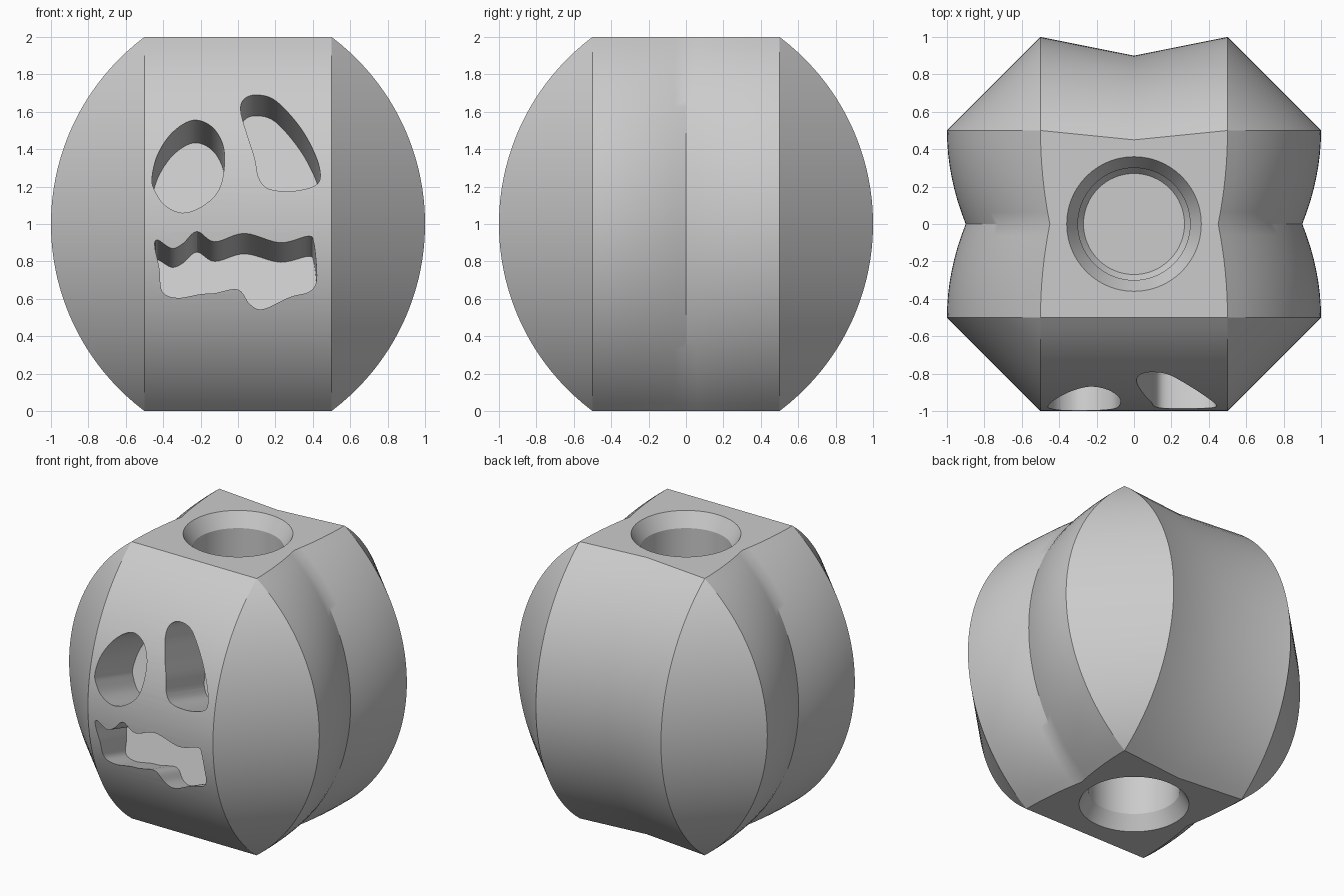
import bpy
import bmesh
import math
from mathutils import Vector

default_cube = bpy.data.objects.get("Cube")
if default_cube:
    bpy.data.objects.remove(default_cube, do_unlink=True)

# Single plain grey
grey = bpy.data.materials.new("grey")
grey.use_nodes = True
grey.diffuse_color = (0.6, 0.6, 0.6, 1)
grey.node_tree.nodes["Principled BSDF"].inputs["Base Color"].default_value = grey.diffuse_color


def loft(name, rings):
    """Skin a stack of equal-length rings and cap both ends."""
    bm = bmesh.new()
    loops = [[bm.verts.new(point) for point in ring] for ring in rings]
    for lower, upper in zip(loops, loops[1:]):
        for i in range(len(lower)):
            j = (i + 1) % len(lower)
            bm.faces.new((lower[i], lower[j], upper[j], upper[i]))
    bm.faces.new(loops[0])
    bm.faces.new(loops[-1])
    bmesh.ops.remove_doubles(bm, verts=bm.verts, dist=0.0001)
    bmesh.ops.recalc_face_normals(bm, faces=bm.faces)
    mesh = bpy.data.meshes.new(name)
    bm.to_mesh(mesh)
    bm.free()
    mesh.materials.append(grey)
    obj = bpy.data.objects.new(name, mesh)
    bpy.context.collection.objects.link(obj)
    return obj


def bulge(z):
    """Half width of the body at a height: a circular arc."""
    return math.sqrt(1.25 ** 2 - (z - 1) ** 2) - 0.25


# Body: flat front, creased back, softly grooved sides, bevelled corners
def body_ring(z, half_steps=8):
    r = bulge(z)
    side = []
    for i in range(-half_steps, half_steps + 1):
        t = i / half_steps
        side.append((r * (1 - 0.1 * (1 - abs(t)) ** 2), t / 2, z))
    back = [(0.5, r, z), (0, 0.9 * r, z), (-0.5, r, z)]
    other_side = [(-x, -y, z) for x, y, z in side]
    front = [(-0.5, -r, z), (0.5, -r, z)]
    return side + back + other_side + front


levels = 48
body = loft("carved_body", [body_ring(2 * i / levels) for i in range(levels + 1)])


# Round pockets in the top and the bottom
def round_ring(radius, z, sides=64):
    angles = [2 * math.pi * i / sides for i in range(sides)]
    return [(radius * math.cos(a), radius * math.sin(a), z) for a in angles]


pocket_profile = [(0.42, -0.1), (0.36, 0), (0.3, 0.1), (0.3, 0.46), (0.27, 0.5)]
top_cutter = loft("top_pocket_cutter", [round_ring(r, 2 - d) for r, d in pocket_profile])
bottom_cutter = loft("bottom_pocket_cutter", [round_ring(r, d) for r, d in pocket_profile])


# Face pockets: smooth outlines pushed inward and slightly downward
def smooth_outline(points, steps=6):
    points = [Vector(p) for p in points]
    count = len(points)
    result = []
    for i in range(count):
        a, b, c, d = (points[(i + k) % count] for k in (-1, 0, 1, 2))
        for s in range(steps):
            t = s / steps
            result.append(b + (c - a) * (t / 2)
                          + (a - b * 2.5 + c * 2 - d / 2) * t ** 2
                          + (b * 3 - a - c * 3 + d) * (t ** 3 / 2))
    return result


def face_cutter(name, points, tilt=0.29):
    outer, inner = [], []
    for x, z in smooth_outline(points):
        r = bulge(z)
        depth = (r - 0.46 + tilt * (z - 1.4)) / (1 + tilt ** 2)
        outer.append((x, -1.2, z + tilt * (1.2 - r)))
        inner.append((x, depth - r, z - tilt * depth))
    return loft(name, [outer, inner])


round_eye = [(-.46, 1.24), (-.43, 1.37), (-.35, 1.49), (-.24, 1.555), (-.14, 1.52),
             (-.08, 1.42), (-.075, 1.29), (-.11, 1.17), (-.2, 1.09), (-.3, 1.06),
             (-.39, 1.1), (-.44, 1.17)]
slanted_eye = [(.015, 1.6), (.03, 1.665), (.095, 1.69), (.2, 1.66), (.33, 1.52),
               (.415, 1.365), (.44, 1.25), (.4, 1.2), (.28, 1.175), (.16, 1.19),
               (.11, 1.25), (.09, 1.35), (.05, 1.475)]
wavy_mouth = [(-.445, .88), (-.43, .915), (-.355, .87), (-.295, .895), (-.22, .96),
              (-.125, .905), (.035, .95), (.225, .9), (.375, .935), (.405, .9),
              (.42, .76), (.415, .68), (.375, .635), (.28, .61), (.135, .545),
              (.065, .57), (0, .65), (-.125, .63), (-.2, .625), (-.325, .605),
              (-.405, .64), (-.42, .76)]

cutters = [top_cutter, bottom_cutter,
           face_cutter("round_eye_cutter", round_eye),
           face_cutter("slanted_eye_cutter", slanted_eye),
           face_cutter("mouth_cutter", wavy_mouth)]

# Carve every pocket, then discard its cutter
bpy.ops.object.select_all(action="DESELECT")
bpy.context.view_layer.objects.active = body
body.select_set(True)
for cutter in cutters:
    cutter.hide_render = True
    carve = body.modifiers.new(cutter.name, "BOOLEAN")
    carve.operation = "DIFFERENCE"
    carve.solver = "EXACT"
    carve.object = cutter
    bpy.ops.object.modifier_apply(modifier=carve.name)
    bpy.data.objects.remove(cutter, do_unlink=True)

# Smooth curves while keeping the corner ridges crisp
bpy.ops.object.shade_smooth_by_angle(angle=math.radians(29))
